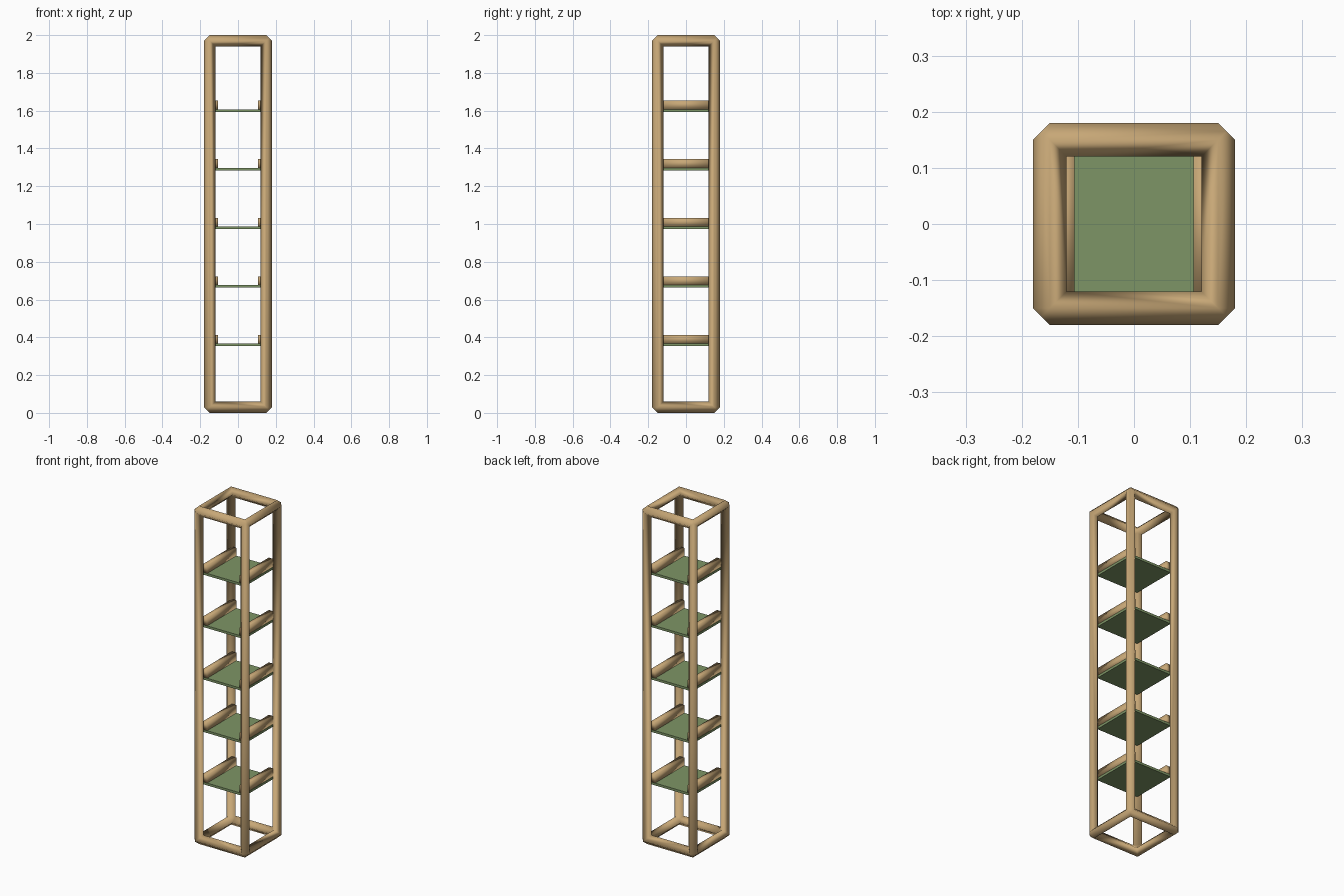
import bpy, bmesh
from itertools import product
from mathutils import Vector

if "Cube" in bpy.data.objects:
    bpy.data.objects.remove(bpy.data.objects["Cube"])


def material(name, color):
    m = bpy.data.materials.new(name)
    m.diffuse_color = color
    m.use_nodes = True
    m.node_tree.nodes["Principled BSDF"].inputs["Base Color"].default_value = m.diffuse_color
    return m


wood = material("wood", (0.57, 0.386, 0.182, 1))
green = material("green_panel", (0.208, 0.30, 0.133, 1))


def finish(bm, name, mat, smooth):
    bmesh.ops.recalc_face_normals(bm, faces=bm.faces)
    for f in bm.faces:
        f.smooth = smooth
    me = bpy.data.meshes.new(name)
    bm.to_mesh(me)
    bm.free()
    me.materials.append(mat)
    ob = bpy.data.objects.new(name, me)
    bpy.context.collection.objects.link(ob)
    return ob


def box(name, lo, hi, mat, smooth):
    bm = bmesh.new()
    bmesh.ops.create_cube(bm, size=1)
    lo, hi = Vector(lo), Vector(hi)
    for v in bm.verts:
        v.co = (lo + hi) / 2 + v.co * (hi - lo)
    return finish(bm, name, mat, smooth)


# Frame: twelve mitred bars of diamond section along the edges of a tall box
R = 0.03
HALF = (0.15, 0.15, 0.97)
# end outline of each bar face, as (along, across 1, across 2) in units of R, outward positive
ENDS = [
    [(0, 0, 1), (.5, .5, .5), (0, 1, 0)],          # outer
    [(0, 0, 1), (-1, -1, 0)],                      # side
    [(0, 1, 0), (-1, 0, -1)],                      # side
    [(-1, -1, 0), (-.5, -.5, -.5), (-1, 0, -1)],   # inner
]
bm = bmesh.new()
for a, sb, sc in product(range(3), (-1, 1), (-1, 1)):
    b, c = (a + 1) % 3, (a + 2) % 3

    def point(end, p):
        co = Vector((0, 0, 0))
        for axis, sign, d in zip((a, b, c), (end, sb, sc), p):
            co[axis] = sign * (HALF[axis] + d * R)
        return co + Vector((0, 0, 1))

    for outline in ENDS:
        ring = [point(1, p) for p in outline] + [point(-1, p) for p in reversed(outline)]
        bm.faces.new([bm.verts.new(co) for co in ring])
bmesh.ops.remove_doubles(bm, verts=bm.verts, dist=0.0005)
finish(bm, "frame", wood, True)

# Five shelves, each a thin panel with a rail on either side
W = 0.137
for i in range(5):
    z = 0.353 + 0.31 * i
    box(f"shelf_panel_{i + 1}", (-W, -W, z), (W, W, z + 0.014), green, False)
    for side, x in (("left", -0.121), ("right", 0.121)):
        box(f"shelf_rail_{side}_{i + 1}", (x - 0.015, -W, z + 0.014),
            (x + 0.015, W, z + 0.06), wood, True)
